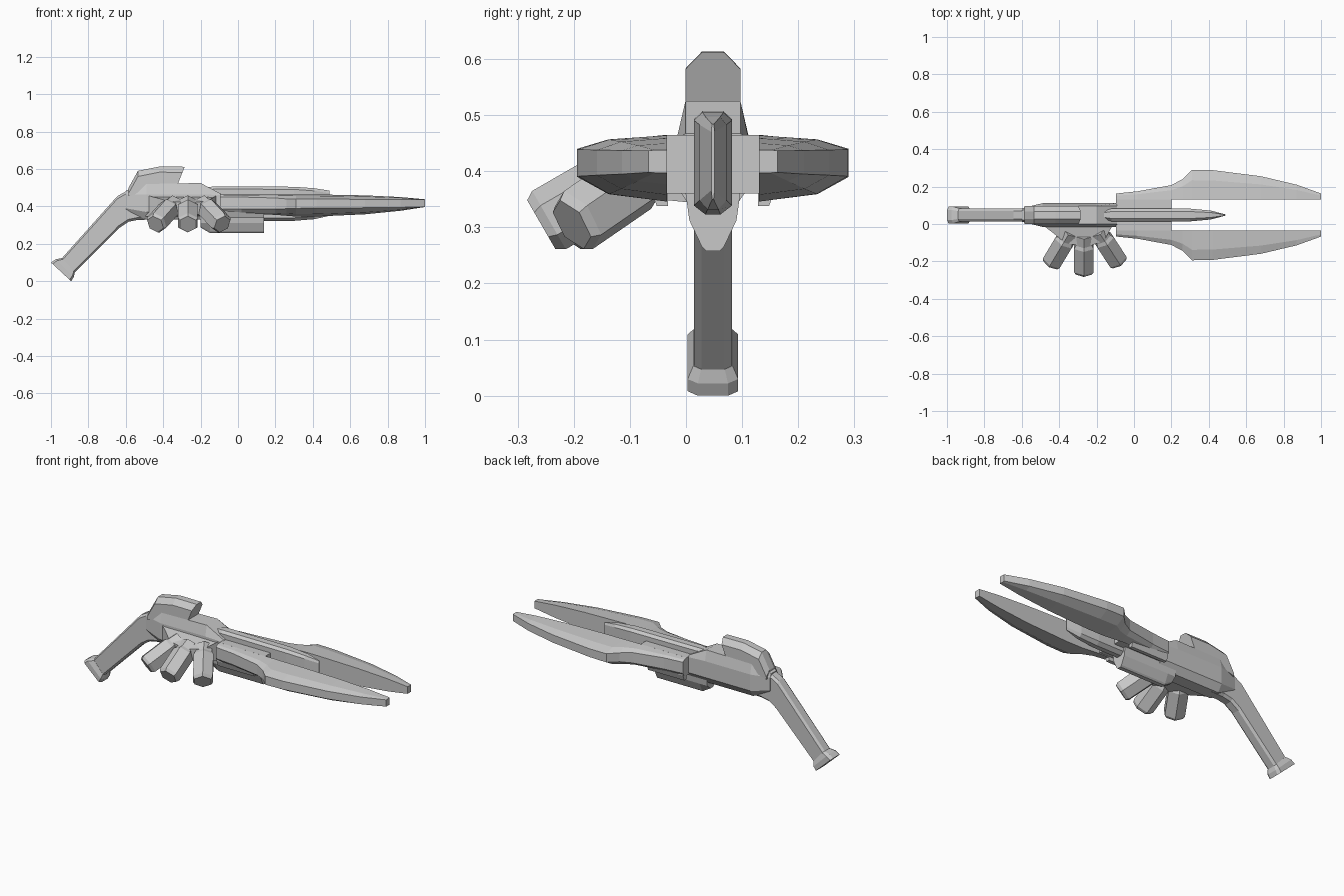
import bpy, bmesh, math
from mathutils import Vector, Matrix

if "Cube" in bpy.data.objects:
    bpy.data.objects.remove(bpy.data.objects["Cube"])

CY = 0.048  # symmetry plane of the gun
grey = bpy.data.materials.new("metal_grey")
grey.diffuse_color = (0.58, 0.58, 0.58, 1)
grey.use_nodes = True
grey.node_tree.nodes["Principled BSDF"].inputs["Base Color"].default_value = grey.diffuse_color


def loft(name, rings):
    """Skin a list of equal-length rings and cap both ends."""
    bm = bmesh.new()
    vs = [[bm.verts.new(p) for p in r] for r in rings]
    n = len(rings[0])
    for a, b in zip(vs, vs[1:]):
        for i in range(n):
            j = (i + 1) % n
            bm.faces.new((a[i], a[j], b[j], b[i]))
    bm.faces.new(vs[0][::-1])
    bm.faces.new(vs[-1])
    bmesh.ops.recalc_face_normals(bm, faces=bm.faces)
    me = bpy.data.meshes.new(name)
    bm.to_mesh(me)
    bm.free()
    me.materials.append(grey)
    ob = bpy.data.objects.new(name, me)
    bpy.context.collection.objects.link(ob)
    return ob


def x_ring(x, half):
    """Ring at x from (half width, z) pairs, mirrored about the symmetry plane."""
    return [(x, CY + w, z) for w, z in half] + [(x, CY - w, z) for w, z in half[::-1]]


def bar_ring(up, lo, w):
    """Chamfered ring spanning an upper and a lower (x, z) point."""
    prof = [(0.6, 0), (1, 0.08), (1, 0.92), (0.6, 1)]
    pts = [(w * k, up[0] + (lo[0] - up[0]) * t, up[1] + (lo[1] - up[1]) * t) for k, t in prof]
    return [(x, CY + y, z) for y, x, z in pts] + [(x, CY - y, z) for y, x, z in pts[::-1]]


# grip and flared butt cap
loft("grip", [bar_ring(u, l, 0.034) for u, l in (
    ((-.955, .108), (-.885, .035)), ((-.645, .455), (-.635, .285)),
    ((-.6, .48), (-.585, .318)), ((-.55, .488), (-.535, .328)), ((-.44, .47), (-.44, .33)))])
loft("butt_cap", [bar_ring(u, l, w) for u, l, w in (
    ((-1, .10), (-.892, 0), .045), ((-.975, .117), (-.878, .022), .045),
    ((-.94, .124), (-.873, .047), .035))])

# main body
loft("body", [x_ring(x, [(a, t), (b, s), (b, q), (c, bt)]) for x, a, t, b, s, q, c, bt in (
    (-.6, .025, .485, .036, .465, .39, .025, .37),
    (-.49, .049, .52, .063, .465, .37, .035, .33),
    (-.2, .049, .525, .063, .465, .37, .035, .33),
    (-.09, .049, .467, .063, .46, .37, .035, .33))])

# raised hammer block on top
loft("hammer", [x_ring(x, [(.02, t), (.049, t - .03), (.049, b)]) for x, t, b in (
    (-.585, .50, .455), (-.535, .59, .47), (-.42, .613, .47))]
    + [[(-.285, CY + .02, .612), (-.297, CY + .049, .582), (-.33, CY + .049, .50),
        (-.33, CY - .049, .50), (-.297, CY - .049, .582), (-.285, CY - .02, .612)]])

# side bracket that holds the vials
fan = [(-.495, 0), (-.43, -.05), (-.37, -.1), (-.3, -.115), (-.23, -.115), (-.16, -.09), (-.11, 0),
       (-.11, .04), (-.495, .04)]
loft("vial_bracket", [[(x, y, .345 - .1 * min(y, 0)) for x, y in fan],
                      [(x, y, .462 + .35 * min(y, 0)) for x, y in fan]])

# three hexagonal vials fanning out and down
for k, ang in (("left", -31), ("middle", 0), ("right", 33)):
    M = (Matrix.Translation((-.268, .08, .305)) @ Matrix.Rotation(math.radians(ang), 4, 'Z')
         @ Matrix.Translation((0, -.338, 0)) @ Matrix.Rotation(math.radians(-60), 4, 'X'))
    rings = []
    for h, r in ((0, .05), (.016, .06), (.16, .06), (.178, .05), (.23, .045)):
        rings.append([M @ Vector((r * math.sin(i * math.pi / 3), r * math.cos(i * math.pi / 3), h))
                      for i in range(6)])
    loft("vial_" + k, rings)

# twin blades, mirrored
stations = ((-.095, .115, .465, .36, .45, .385), (.02, .127, .465, .36, .45, .385),
            (.2, .16, .465, .355, .445, .385), (.26, .192, .465, .35, .44, .388),
            (.31, .242, .464, .346, .44, .39), (.42, .24, .464, .346, .439, .391),
            (.68, .207, .459, .358, .438, .393), (.87, .162, .45, .377, .437, .395),
            (1, .115, .438, .397, .437, .398))
for side, s in (("left", 1), ("right", -1)):
    rings = []
    for x, o, t, b, ot, ob in stations:
        m = .082 + (o - .082) * .65
        rings.append([(x, CY + s * y, z) for y, z in (
            (.082, b), (m, b + (ob - b) * .3), (o, ob), (o, ot), (m, t + (ot - t) * .3), (.082, t))])
    loft("blade_" + side, rings)
    # wedge under the blade root
    loft("blade_root_" + side, [[(x, CY + s * y, z) for y, z in (
        (.08, .338), (.1, .338), (.112, .37), (.112, .41), (.08, .41))] for x in (-.093, .14)])

# block joining the blades
loft("blade_base", [x_ring(x, [(.083, .465), (.083, .36)]) for x in (-.095, .2)])

# central spike
loft("spike", [x_ring(x, [(w * .55, t), (w, t - .014), (w, b + .016), (w * .4, b)]) for x, w, t, b in (
    (-.2, .012, .50, .325), (-.12, .034, .507, .323), (.3, .034, .505, .323),
    (.41, .024, .497, .332), (.49, .003, .484, .35))])

# underslung box
loft("under_box", [x_ring(x, [(.05, .37), (.042, .3125), (.02, b), (.012, b - .008)]) for x, b in (
    (-.2, .295), (-.15, .266), (.14, .266))])
